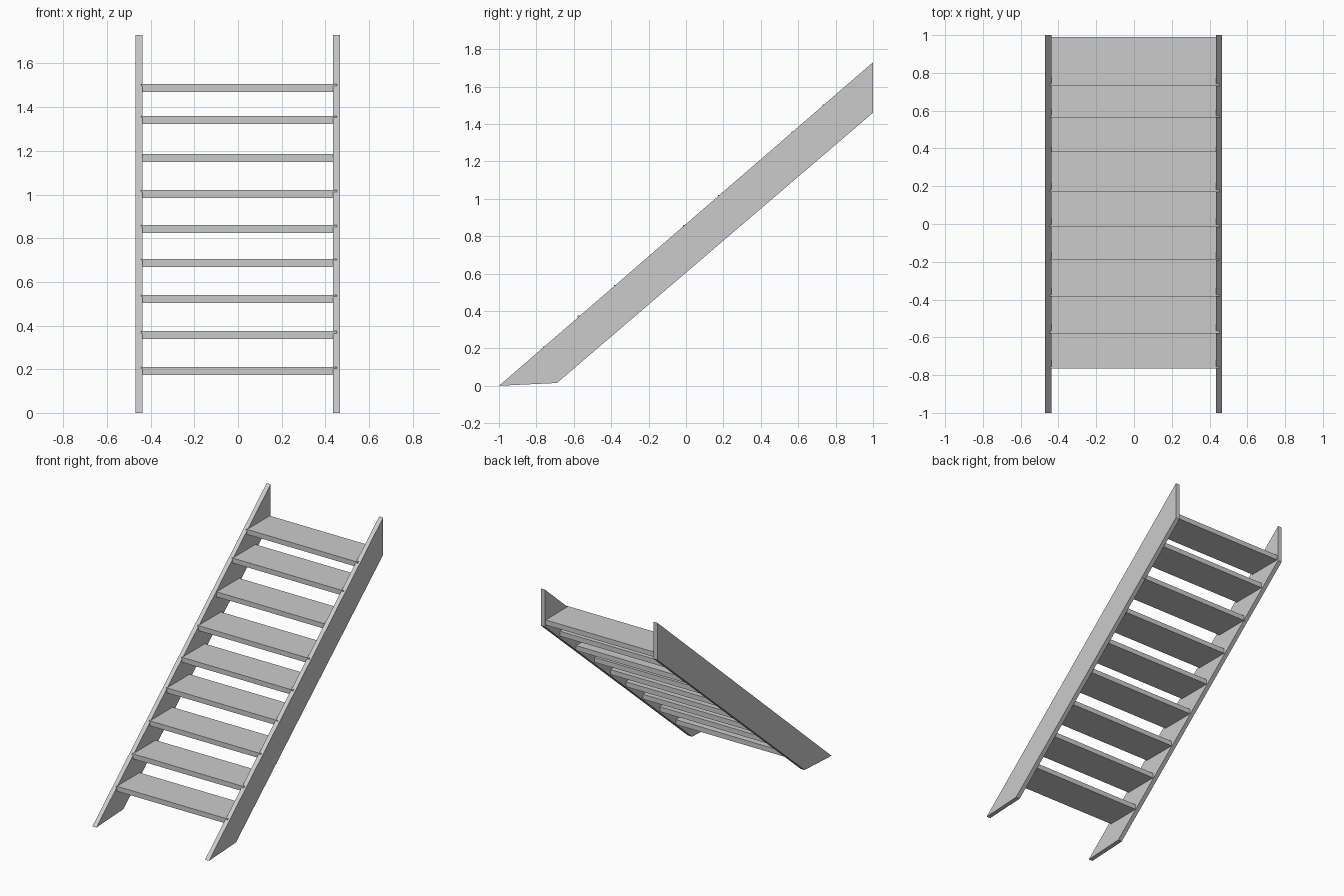
import bpy

cube = bpy.data.objects.get("Cube")
if cube:
    bpy.data.objects.remove(cube, do_unlink=True)

grey = bpy.data.materials.new("light grey")
grey.use_nodes = True
colour = (0.6, 0.6, 0.6, 1)
grey.diffuse_color = colour
grey.node_tree.nodes["Principled BSDF"].inputs["Base Color"].default_value = colour


def extrude_x(name, profile, x0, x1):
    """Solid with a (y, z) profile running from x0 to x1."""
    n = len(profile)
    verts = [(x, y, z) for x in (x0, x1) for y, z in profile]
    faces = [tuple(reversed(range(n))), tuple(range(n, 2 * n))]
    faces += [(i, (i + 1) % n, n + (i + 1) % n, n + i) for i in range(n)]
    mesh = bpy.data.meshes.new(name)
    mesh.from_pydata(verts, [], faces)
    mesh.materials.append(grey)
    obj = bpy.data.objects.new(name, mesh)
    bpy.context.collection.objects.link(obj)
    return obj


# Sloping side boards, with a nearly level foot and a plumb top end
side = [(-1, 0), (-0.69, 0.015), (1, 1.46), (1, 1.73)]
extrude_x("left_stringer", side, 0.435, 0.467)
extrude_x("right_stringer", side, -0.47, -0.438)

# Treads housed in the side boards: front edge y and top z of each
steps = [(-0.765, 0.21), (-0.58, 0.375), (-0.385, 0.54),
         (-0.19, 0.705), (-0.015, 0.86), (0.17, 1.02),
         (0.38, 1.185), (0.565, 1.36), (0.73, 1.505)]
depth, thick = 0.26, 0.036
for number, (y, z) in enumerate(steps, 1):
    profile = [(y, z - thick), (y + depth, z - thick), (y + depth, z), (y, z)]
    extrude_x(f"tread_{number}", profile, -0.445, 0.453)
